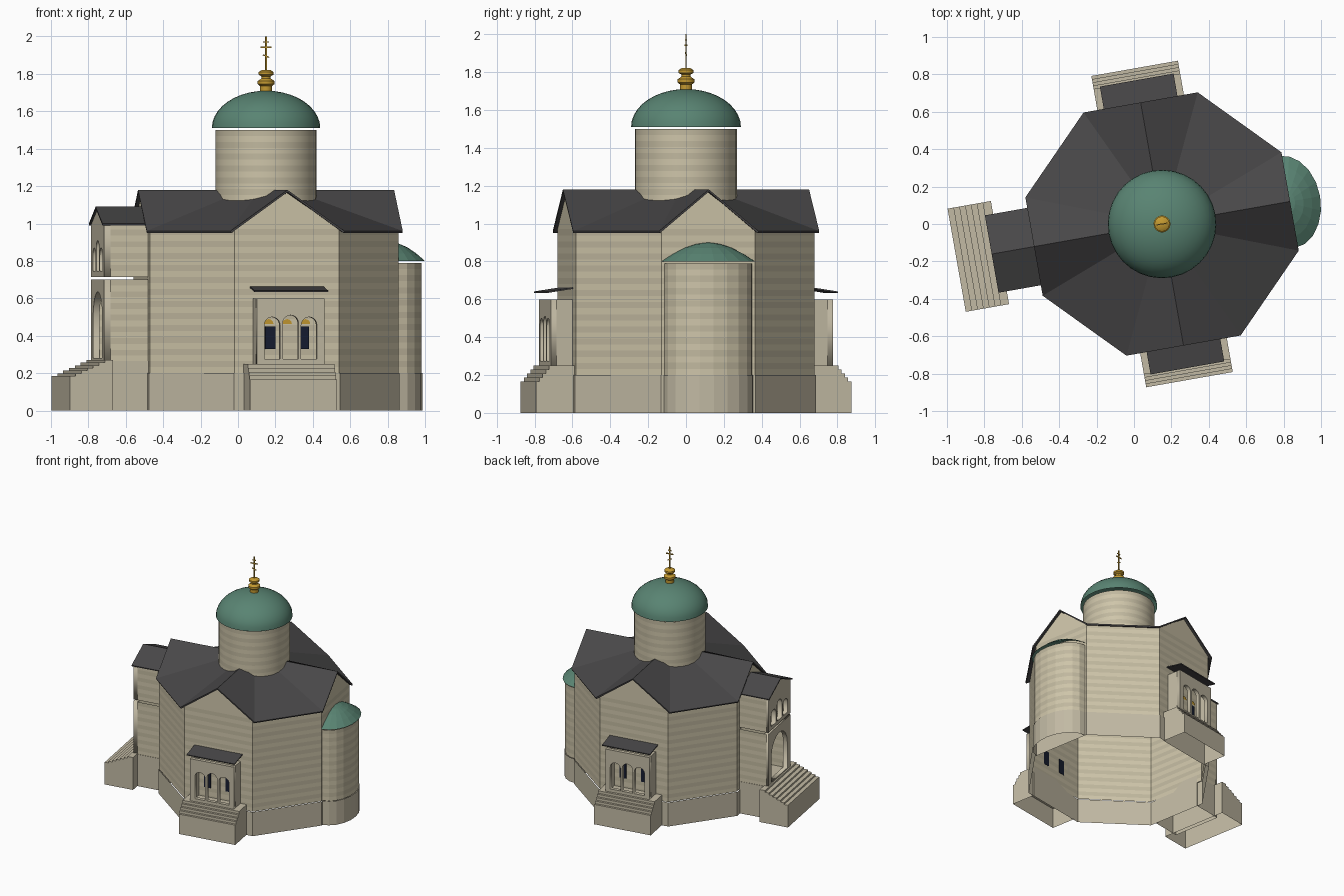
import bpy, bmesh, math
from mathutils import Matrix, Vector

if "Cube" in bpy.data.objects:
    bpy.data.objects.remove(bpy.data.objects["Cube"])

FRAME = Matrix.Translation((0.15, 0, 0)) @ Matrix.Rotation(math.radians(10), 4, 'Z')


def mat(name, *rgb):
    m = bpy.data.materials.new(name)
    m.diffuse_color = (*rgb, 1)
    m.use_nodes = True
    m.node_tree.nodes["Principled BSDF"].inputs["Base Color"].default_value = m.diffuse_color
    return m


LIGHT = mat("light_stone", 0.62, 0.56, 0.40)
DARK = mat("dark_stone", 0.53, 0.48, 0.345)
PLINTH = mat("plinth_stone", 0.54, 0.49, 0.37)
SLATE = mat("slate", 0.065, 0.063, 0.065)
GREEN = mat("green_copper", 0.10, 0.23, 0.17)
GOLD = mat("gold", 0.55, 0.32, 0.03)
GLASS = mat("dark_glass", 0.008, 0.012, 0.03)


def turn(deg):
    return Matrix.Rotation(math.radians(deg), 4, 'Z')


def add(name, verts, faces, mats, m=Matrix(), index=None, smooth=False, thick=0):
    me = bpy.data.meshes.new(name)
    me.from_pydata([tuple(v) for v in verts], [], faces)
    for k in mats:
        me.materials.append(k)
    if index:
        for p, i in zip(me.polygons, index):
            p.material_index = i
    bm = bmesh.new()
    bm.from_mesh(me)
    bmesh.ops.recalc_face_normals(bm, faces=bm.faces)
    bm.to_mesh(me)
    bm.free()
    ob = bpy.data.objects.new(name, me)
    bpy.context.collection.objects.link(ob)
    ob.matrix_world = FRAME @ m
    if thick:
        s = ob.modifiers.new("thickness", 'SOLIDIFY')
        s.thickness = thick
    if smooth:
        bpy.ops.object.select_all(action='DESELECT')
        ob.select_set(True)
        bpy.context.view_layer.objects.active = ob
        bpy.ops.object.shade_smooth_by_angle(angle=math.radians(35))
    return ob


def shell(name, path, z0, z1, bands=1, closed=True, mats=(LIGHT, DARK), m=Matrix(), smooth=False):
    """Open wall along a plan path, split into alternating stone courses."""
    n = len(path)
    verts = [(x, y, z0 + (z1 - z0) * b / bands) for b in range(bands + 1) for x, y in path]
    faces, idx = [], []
    for b in range(bands):
        for i in range(n if closed else n - 1):
            j = (i + 1) % n
            faces.append((b*n + i, b*n + j, b*n + n + j, b*n + n + i))
            idx.append(b % 2)
    return add(name, verts, faces, mats, m, idx, smooth)


def lathe(name, prof, segs, k):
    verts = [(r * math.cos(2*math.pi*i/segs), r * math.sin(2*math.pi*i/segs), z)
             for r, z in prof for i in range(segs)]
    faces = [(a*segs + i, a*segs + (i+1) % segs, (a+1)*segs + (i+1) % segs, (a+1)*segs + i)
             for a in range(len(prof) - 1) for i in range(segs)]
    return add(name, verts, faces, [k], smooth=True)


def sweep(name, w, prof, k, m, caps=True, thick=0):
    """Extrude a (y, z) profile across x from -w to w."""
    n = len(prof)
    verts = [(s * w, y, z) for s in (-1, 1) for y, z in prof]
    faces = [(i, i+1, n+i+1, n+i) for i in range(n-1)]
    if caps:
        faces += [tuple(range(n)), tuple(range(n, 2*n))]
    return add(name, verts, faces, [k], m, thick=thick)


def box(name, x0, x1, y0, y1, z0, z1, k, m=Matrix()):
    v = [(x, y, z) for x in (x0, x1) for y in (y0, y1) for z in (z0, z1)]
    f = [(0, 1, 3, 2), (4, 5, 7, 6), (0, 1, 5, 4), (2, 3, 7, 6), (0, 2, 6, 4), (1, 3, 7, 5)]
    return add(name, v, f, [k], m)


def stairs(name, w, y_back, y_top, y_end, z_top, z_low, n, m):
    prof = [(y_back, 0), (y_back, z_top)]
    for i in range(n):
        y = y_top + (y_end - y_top) * i / (n - 1)
        prof += [(y, z_top + (z_low - z_top) * i / (n - 1))]
        prof += [(y, z_top + (z_low - z_top) * (i+1) / (n - 1) if i < n-1 else 0)]
    sweep(name, w, prof, PLINTH, m)


def arch(cx, w, z0, ztop, n=10):
    r = w / 2
    return [(cx - r, z0), (cx + r, z0)] + [(cx + r*math.cos(math.pi*i/n), ztop - r + r*math.sin(math.pi*i/n))
                                           for i in range(n + 1)]


def arcade(name, outline, holes, f, t, k, m):
    """Upright panel with arched openings, outer face at y = -f."""
    cu = bpy.data.curves.new(name, 'CURVE')
    cu.dimensions, cu.fill_mode, cu.extrude = '2D', 'BOTH', t / 2
    for loop in [outline] + holes:
        s = cu.splines.new('POLY')
        s.points.add(len(loop) - 1)
        for p, (x, z) in zip(s.points, loop):
            p.co = (x, z, 0, 1)
        s.use_cyclic_u = True
    tmp = bpy.data.objects.new(name + "_tmp", cu)
    bpy.context.collection.objects.link(tmp)
    me = bpy.data.meshes.new_from_object(tmp.evaluated_get(bpy.context.evaluated_depsgraph_get()))
    bpy.data.objects.remove(tmp)
    me.materials.clear()
    me.materials.append(k)
    ob = bpy.data.objects.new(name, me)
    bpy.context.collection.objects.link(ob)
    ob.matrix_world = FRAME @ m @ Matrix.Translation((0, -f + t/2, 0)) @ Matrix.Rotation(math.pi/2, 4, 'X')


def octagon(a, b, c, d):
    return [(-a, -b), (a, -b), (c, -d), (c, d), (a, b), (-a, b), (-c, d), (-c, -d)]


# main octagonal body
shell("plinth", octagon(0.288, 0.646, 0.68, 0.253), 0, 0.2, mats=(PLINTH,))
shell("main_walls", octagon(0.284, 0.64, 0.675, 0.25), 0.2, 0.97, 24)
for deg, w, f in ((0, 0.284, 0.64), (90, 0.25, 0.675), (180, 0.284, 0.64), (270, 0.25, 0.675)):
    add("gable_wall", [(-w, -f, 0.97), (w, -f, 0.97), (0, -f, 1.165)], [(0, 1, 2)], [LIGHT], turn(deg))

# gabled roof: eave ring with apexes, running in to the drum
eave = [Vector(p) for p in octagon(0.31, 0.66, 0.695, 0.267)]
outer, inner = [], []
for i, p in enumerate(eave):
    outer.append((p.x, p.y, 0.96))
    q = p.normalized() * 0.2
    inner.append((q.x, q.y, 1.155))
    if i % 2 == 0:
        mid = (p + eave[i + 1]) / 2
        outer.append((mid.x, mid.y, 1.18))
        q = mid.normalized() * 0.2
        inner.append((q.x, q.y, 1.18))
add("main_roof", outer + inner, [(i, (i+1) % 12, 12 + (i+1) % 12, 12 + i) for i in range(12)],
    [SLATE], thick=0.012)

# drum, dome, finial and cross
ring = [(0.27*math.cos(math.pi*i/16), 0.27*math.sin(math.pi*i/16)) for i in range(32)]
shell("drum", ring, 1.12, 1.5, 12, smooth=True)
lathe("dome", [(0.29*math.cos(t*math.pi/20), 1.51 + 0.2*math.sin(t*math.pi/20)) for t in range(10)]
      + [(0.001, 1.71)], 32, GREEN)
lathe("finial", [(0.032, 1.70), (0.032, 1.735), (0.045, 1.745), (0.045, 1.762), (0.024, 1.776),
                 (0.024, 1.786), (0.04, 1.796), (0.04, 1.81), (0.025, 1.82), (0.001, 1.822)], 20, GOLD)
box("cross_post", -0.004, 0.004, -0.003, 0.003, 1.82, 2.0, GOLD)
box("cross_top_bar", -0.015, 0.015, -0.003, 0.003, 1.967, 1.973, GOLD)
box("cross_main_bar", -0.03, 0.03, -0.003, 0.003, 1.938, 1.946, GOLD)
box("cross_slanted_bar", -0.018, 0.018, -0.003, 0.003, -0.003, 0.003, GOLD,
    Matrix.Translation((0, 0, 1.895)) @ Matrix.Rotation(0.4, 4, 'Y'))


# apse with half-dome roof
def half(w, d, n=10):
    return [(0.675 + d*math.cos(math.pi*(i/n - 0.5)), w*math.sin(math.pi*(i/n - 0.5))) for i in range(n + 1)]


shell("apse_plinth", half(0.24, 0.17), 0, 0.2, closed=False, mats=(PLINTH,))
shell("apse_walls", half(0.235, 0.165), 0.2, 0.79, 18, closed=False)
levels = [(1, 0.8), (0.75, 0.84), (0.5, 0.872), (0.25, 0.892), (0.001, 0.9)]
verts = [(x, y, z) for s, z in levels for x, y in half(0.25*s, 0.183*s)]
add("apse_roof", verts, [(a*11 + i, a*11 + i+1, a*11 + i+12, a*11 + i+11)
                         for a in range(4) for i in range(10)], [GREEN])

# matching side porches
for side, deg in (("south", 0), ("north", 180)):
    m = turn(deg)
    stairs(side + "_steps", 0.235, -0.64, -0.775, -0.845, 0.25, 0.165, 5, m)
    arcade(side + "_arcade", [(-0.183, 0.25), (0.183, 0.25), (0.183, 0.6), (-0.183, 0.6)],
           [arch(x, 0.085, 0.275, z) for x, z in ((-0.1, 0.5), (0, 0.51), (0.1, 0.5))],
           0.757, 0.03, PLINTH, m)
    for s in (-1, 1):
        xs = sorted((s*0.183, s*0.163))
        box(side + "_porch_wall", *xs, -0.728, -0.64, 0.25, 0.6, PLINTH, m)
        box(side + "_window", s*0.09 - 0.028, s*0.09 + 0.028, -0.648, -0.638, 0.33, 0.45, GLASS, m)
    for x in (-0.1, 0, 0.1):
        fan = [(x + 0.026*math.cos(math.pi*i/8), -0.647, 0.463 + 0.026*math.sin(math.pi*i/8)) for i in range(9)]
        add(side + "_gold_lunette", fan, [tuple(range(9))], [GOLD], m)
    sweep(side + "_porch_roof", 0.2, [(-0.64, 0.655), (-0.78, 0.633)], SLATE, m, caps=False, thick=0.008)

# two-storey entrance porch
m = turn(-90)
stairs("entrance_steps", 0.28, -0.88, -0.925, -1.115, 0.27, 0.185, 7, m)
sweep("entrance_base", 0.203, [(-0.675, 0), (-0.675, 0.265), (-0.914, 0.265), (-0.914, 0)], PLINTH, m)
for z0, z1, bands in ((0.2, 0.7, 16), (0.715, 1.0, 9)):
    for s in (-1, 1):
        for x in (0.2, 0.17):
            shell("entrance_side_wall", [(s*x, -0.675), (s*x, -0.9)], z0, z1, bands, closed=False, m=m)
arcade("entrance_arch", [(-0.2, 0.265), (0.2, 0.265), (0.2, 0.7), (-0.2, 0.7)],
       [arch(0, 0.28, 0.28, 0.635, 16)], 0.914, 0.035, PLINTH, m)
arcade("belfry_arcade", [(-0.2, 0.715), (0.2, 0.715), (0.2, 1.0), (0, 1.075), (-0.2, 1.0)],
       [arch(x, 0.085, 0.745, z) for x, z in ((-0.105, 0.87), (0, 0.91), (0.105, 0.87))],
       0.914, 0.035, PLINTH, m)
add("entrance_roof", [(x, y, z) for y in (-0.925, -0.67) for x, z in ((-0.21, 1.0), (0, 1.09), (0.21, 1.0))],
    [(0, 1, 4, 3), (1, 2, 5, 4)], [SLATE], m, thick=0.01)
